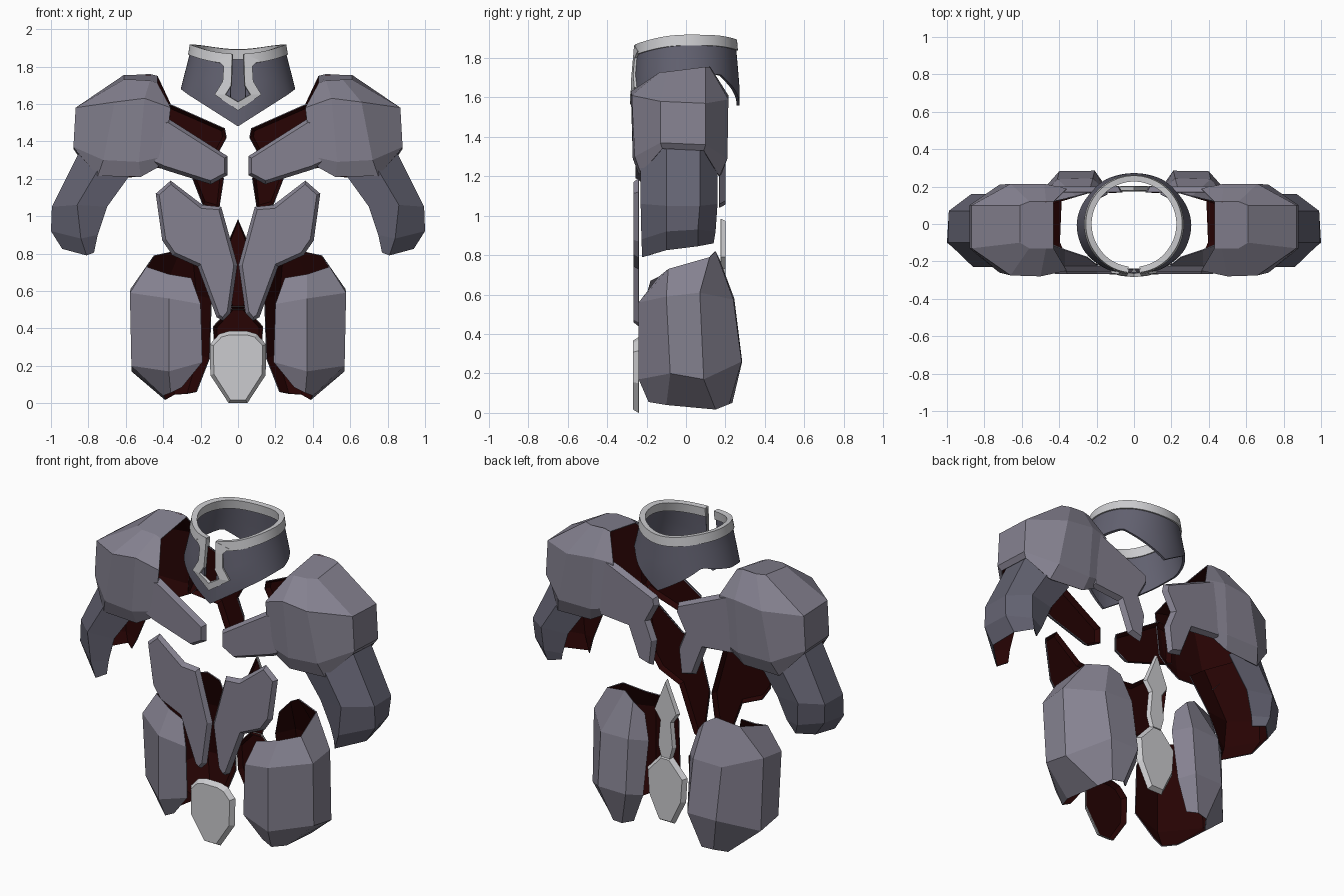
import bpy, bmesh, math
from mathutils import Vector

if "Cube" in bpy.data.objects:
    bpy.data.objects.remove(bpy.data.objects["Cube"])


def material(name, rgb):
    m = bpy.data.materials.new(name)
    m.diffuse_color = (*rgb, 1)
    m.use_nodes = True
    m.node_tree.nodes["Principled BSDF"].inputs["Base Color"].default_value = m.diffuse_color
    return m


PLATE = material("plum grey plate", (0.235, 0.222, 0.28))
ARM = material("slate arm grey", (0.125, 0.123, 0.166))
SLATE = material("dark slate collar", (0.122, 0.12, 0.162))
LIGHT = material("light grey trim", (0.60, 0.60, 0.62))
LINING = material("dark red lining", (0.02, 0.001, 0.001))


def finish(name, bm, outer, inner, thick, mirror, smooth=False):
    """Turn a one-sided skin into an optionally mirrored plate with a lining."""
    me = bpy.data.meshes.new(name)
    bm.to_mesh(me)
    bm.free()
    ob = bpy.data.objects.new(name, me)
    bpy.context.collection.objects.link(ob)
    me.materials.append(outer)
    me.materials.append(inner)
    bpy.ops.object.select_all(action='DESELECT')
    bpy.context.view_layer.objects.active = ob
    ob.select_set(True)
    if mirror:
        mod = ob.modifiers.new("mirror", 'MIRROR')
        mod.use_mirror_merge = False
        bpy.ops.object.modifier_apply(modifier=mod.name)
    mod = ob.modifiers.new("thickness", 'SOLIDIFY')
    mod.thickness = thick
    mod.offset = -1
    mod.material_offset = 1
    mod.material_offset_rim = 0
    bpy.ops.object.modifier_apply(modifier=mod.name)
    if smooth:
        bpy.ops.object.shade_smooth_by_angle(angle=math.radians(30))
    return ob


def loft(name, rows, outer, inner=LINING, thick=0.006, mirror=True,
         cap=False, ref=None, smooth=False):
    """Skin between rows of points, facing away from ref."""
    bm = bmesh.new()
    grid = [[bm.verts.new(p) for p in row] for row in rows]
    for a, b in zip(grid, grid[1:]):
        for i in range(len(a) - 1):
            bm.faces.new((a[i], a[i + 1], b[i + 1], b[i]))
    if cap:
        bm.faces.new(grid[-1])
    bm.normal_update()
    if ref is None:
        ref = sum((v.co for v in bm.verts), Vector()) / len(bm.verts)
    ref = Vector(ref)
    if sum(f.normal.dot(f.calc_center_median() - ref) * f.calc_area() for f in bm.faces) < 0:
        bmesh.ops.reverse_faces(bm, faces=bm.faces[:])
    return finish(name, bm, outer, inner, thick, mirror, smooth)


def plate(name, outline, y_rim, side, outer=PLATE, bevel=0.02, depth=0.03, mirror=True):
    """Flat plate from an (x, z) outline with a chamfered edge, facing side * y."""
    bm = bmesh.new()
    f = bm.faces.new([bm.verts.new((x, y_rim, z)) for x, z in outline])
    f.normal_update()
    if f.normal.y * side < 0:
        f.normal_flip()
    bmesh.ops.inset_individual(bm, faces=[f], thickness=bevel, depth=0)
    for v in f.verts:
        v.co.y += side * depth
    bm.normal_update()
    return finish(name, bm, outer, LINING, 0.005, mirror)


def symmetric(half):
    return half + [(-x, z) for x, z in reversed(half) if x > 0]


# Collar surface: narrow at the rim, flared lower down; angle 0 faces the front
def on_collar(t, z, off=0.0):
    k = max(0, min(1, (1.9 - z) / 0.25))
    return ((0.25 + 0.064 * k + off) * math.sin(t), -(0.25 + 0.022 * k + off) * math.cos(t), z)


def collar_top(t):
    c = math.cos(t)
    return 1.912 - (0.05 * c ** 2 if c > 0 else 0.025 * c ** 4)


def collar_bottom(t):
    s, c = abs(math.sin(t)), math.cos(t)
    if c > 0:
        return 1.48 + 0.2 * s
    a = math.degrees(math.acos(c))
    return 1.68 + 0.04 * (a - 90) / 40 if a < 130 else 1.72 - 0.16 * (a - 130) / 50


def band(name, t0, t1, n, bottom, top, off, mat, thick, levels=5):
    rows = []
    for r in range(levels):
        row = []
        for i in range(n + 1):
            t = t0 + (t1 - t0) * i / n
            row.append(on_collar(t, bottom(t) + (top(t) - bottom(t)) * r / (levels - 1), off))
        rows.append(row)
    loft(name, rows, mat, mat, thick, False, ref=(0, 0, 1.7), smooth=True)


SLOT = math.asin(0.035 / 0.27)
band("collar", SLOT, 2 * math.pi - SLOT, 72, collar_bottom, collar_top, 0, SLATE, 0.015)
band("collar_bib", -SLOT, SLOT, 4, collar_bottom, lambda t: 1.6, 0, SLATE, 0.015)
band("collar_rim", SLOT, 2 * math.pi - SLOT, 72, lambda t: collar_top(t) - 0.048,
     lambda t: collar_top(t) + 0.006, 0.008, LIGHT, 0.032, 2)


# Keyhole trim running down the collar front
def on_front(x, z):
    return on_collar(math.asin(x / 0.3), z, 0.012)


outer_path = [(0.12, 1.835), (0.08, 1.80), (0.08, 1.72), (0.115, 1.65), (0, 1.565)]
inner_path = [(0.035, 1.865), (0.035, 1.80), (0.035, 1.70), (0.062, 1.65), (0, 1.61)]
loft("collar_keyhole_trim", [[on_front(*p) for p in outer_path], [on_front(*p) for p in inner_path]],
     LIGHT, LIGHT, 0.02, ref=(0, 0, 1.7))

# Shoulder shells, open toward the neck; rows run from bottom to top
loft("shoulder_guard", [
    [(.43, -.235, 1.26), (.52, -.24, 1.21), (.75, -.23, 1.215), (.86, -.12, 1.34),
     (.86, .09, 1.33), (.75, .17, 1.20), (.52, .18, 1.21), (.43, .17, 1.26)],
    [(.39, -.25, 1.32), (.53, -.27, 1.29), (.72, -.26, 1.30), (.88, -.13, 1.37),
     (.88, .10, 1.36), (.72, .21, 1.29), (.50, .21, 1.29), (.38, .19, 1.32)],
    [(.36, -.25, 1.58), (.50, -.28, 1.63), (.66, -.275, 1.61), (.868, -.13, 1.58),
     (.868, .10, 1.57), (.66, .215, 1.59), (.48, .215, 1.61), (.36, .19, 1.60)],
    [(.43, -.13, 1.71), (.47, -.13, 1.725), (.56, -.13, 1.73), (.61, -.10, 1.73),
     (.61, .10, 1.755), (.56, .12, 1.755), (.47, .12, 1.76), (.43, .12, 1.75)],
], PLATE, cap=True)

# Upper arm guards, open on the inner side
loft("arm_guard", [
    [(.77, -.17, .805), (.81, -.222, .79), (.94, -.10, .825), (.92, .06, .845), (.84, .14, .86), (.78, .09, .86)],
    [(.75, -.18, .90), (.84, -.226, .88), (1.0, -.10, .92), (.98, .06, .93), (.86, .15, .92), (.76, .11, .91)],
    [(.70, -.20, 1.05), (.86, -.23, 1.06), (.995, -.10, 1.05), (.99, .07, 1.05), (.87, .16, 1.06), (.71, .13, 1.05)],
    [(.57, -.20, 1.23), (.70, -.23, 1.33), (.83, -.10, 1.38), (.83, .07, 1.38), (.70, .16, 1.33), (.58, .13, 1.23)],
], ARM)

# Thigh guards, open on the inner side, tucked in at the bottom
loft("thigh_guard", [
    [(.30, -.19, .085), (.36, -.19, .055), (.40, -.10, .04), (.39, .15, .017), (.34, .22, .045),
     (.27, .235, .05), (.22, .19, .06)],
    [(.19, -.22, .22), (.37, -.24, .17), (.57, -.08, .20), (.57, .09, .17), (.40, .282, .26),
     (.21, .285, .26), (.15, .20, .24)],
    [(.20, -.22, .53), (.37, -.24, .56), (.578, -.10, .59), (.575, .07, .61), (.41, .24, .575),
     (.22, .245, .58), (.14, .16, .56)],
    [(.25, -.18, .67), (.37, -.14, .69), (.49, -.09, .73), (.45, .12, .79), (.31, .15, .82),
     (.24, .17, .78), (.18, .14, .71)],
], PLATE, ref=(.3, 0, .4))

# Front chest bands and belly plates
plate("chest_plate", [(.055, 1.32), (.37, 1.52), (.46, 1.50), (.46, 1.28), (.40, 1.25),
                      (.145, 1.17), (.055, 1.22)], -.225, -1)
plate("belly_plate", [(.09, 1.05), (.19, 1.06), (.36, 1.19), (.44, 1.12), (.405, .87), (.35, .79),
                      (.215, .73), (.115, .46), (.08, .44), (.04, .48), (.003, .74)], -.242, -1, depth=.025)

# Back plates with a strap beside the spine
plate("back_plate", [(.43, 1.62), (.34, 1.59), (.07, 1.47), (.06, 1.42), (.12, 1.31), (.075, 1.20),
                     (.10, 1.04), (.19, 1.06), (.26, 1.24), (.46, 1.26)], .17, 1)

# Spine and pelvis plates
plate("spine_plate", symmetric([(0, .985), (.085, .79), (.045, .73), (.06, .58), (.035, .50)]),
      .178, 1, LIGHT, .012, .022, False)
plate("rear_pelvis_plate", symmetric([(.035, .52), (.135, .41), (.125, .26), (.05, .11)]),
      .178, 1, LIGHT, .02, .026, False)
plate("front_pelvis_plate", symmetric([(.05, .385), (.10, .37), (.15, .315), (.148, .15), (.05, .0)]),
      -.24, -1, LIGHT, .02, .03, False)
